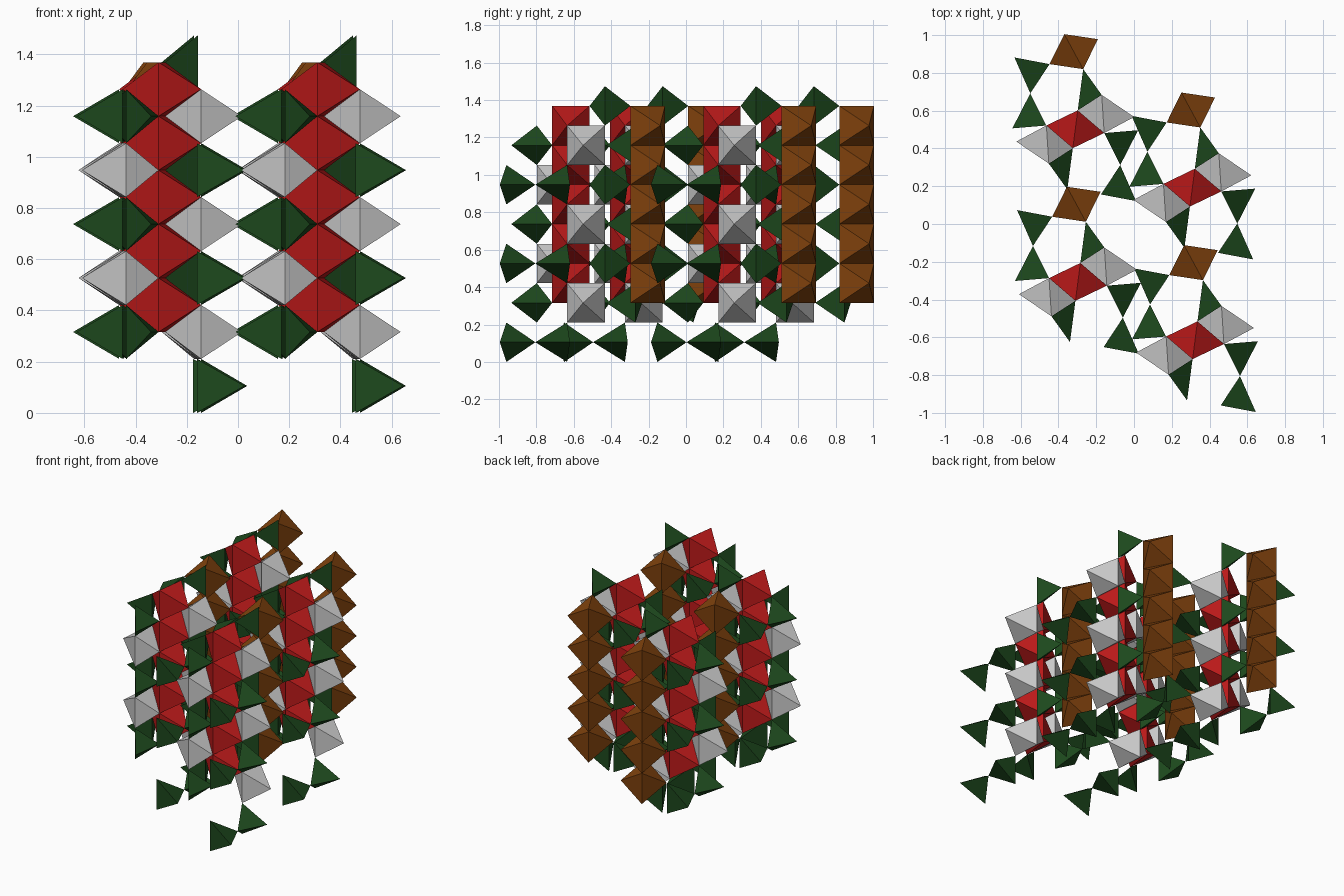
import bpy, bmesh
from mathutils import Vector

if "Cube" in bpy.data.objects:
    bpy.data.objects.remove(bpy.data.objects["Cube"])

H = 0.1053                      # quarter of the vertical repeat

# Shared corner positions in plan, relative to the axis of a red column
N = Vector((0.013, 0.10))       # end of red shared edge
P = Vector((0.153, -0.02))      # side corner of red octahedron
Q = Vector((0.140, 0.182))      # outer side of grey octahedron
T = Vector((0.312, 0.065))      # tip of grey octahedron
C = Vector((-0.008, 0.411))     # brown column axis
BE = Vector((-0.050, 0.0925))   # half shared edge of brown octahedron
BP = Vector((0.128, 0.066))     # side corner of brown octahedron
BR = Vector((0.238, -0.19))     # corner linking a pair of tetrahedra
O1 = Vector((0.333, -0.005))
O2 = Vector((0.322, -0.38))


def material(name, rgb):
    m = bpy.data.materials.new(name)
    m.diffuse_color = (*rgb, 1)
    m.use_nodes = True
    m.node_tree.nodes["Principled BSDF"].inputs["Base Color"].default_value = m.diffuse_color
    return m


RED = material("red", (0.50, 0.010, 0.010))
GREEN = material("green", (0.012, 0.065, 0.012))
BROWN = material("brown", (0.22, 0.055, 0.004))


def build(name, origin, polyhedra, mat=None):
    """One object holding a stack of convex polyhedra."""
    bm = bmesh.new()
    for pts in polyhedra:
        vs = [bm.verts.new(p) for p in pts]
        bmesh.ops.convex_hull(bm, input=vs)
    bmesh.ops.recalc_face_normals(bm, faces=bm.faces)
    me = bpy.data.meshes.new(name)
    bm.to_mesh(me)
    bm.free()
    ob = bpy.data.objects.new(name, me)
    ob.location = (*origin, 0)
    bpy.context.collection.objects.link(ob)
    if mat:
        me.materials.append(mat)


def at(p, k):
    return (p.x, p.y, k * H)


def edge(p, k):
    return [at(p, k - 1), at(p, k + 1)]


def chain_octa(c, e, p, k):
    """Octahedron sharing its top and bottom edges with its neighbours."""
    return edge(c + e, k) + edge(c - e, k) + [at(c + p, k), at(c - p, k)]


def side_octa(s, k):
    return edge(s * P, k) + edge(s * Q, k) + [at(s * N, k), at(s * T, k)]


def tetra(v, a, b, k):
    """Tetrahedron with an upright edge at v and two level corners."""
    return edge(v, k) + [at(a, k), at(b, k)]


MID = range(4, 13, 2)           # column levels
A = (3, 7, 11)                  # levels of right grey and left green
B_LOW, B_MID, B_TOP = (1, 5, 9), (5, 9), (5, 9, 13)
BASE = Vector((0.006, -0.057))

for i in (-0.5, 0.5):
    for j in (-0.5, 0.5):
        o = BASE + i * Vector((0.62, -0.309)) + j * Vector((-0.014, 0.808))
        # Octahedral columns
        build("red_column", o, [chain_octa(Vector((0, 0)), N, P, k) for k in MID], RED)
        build("brown_column", o, [chain_octa(C, BE, BP, k) for k in MID], BROWN)
        # Grey octahedra on alternating sides
        build("grey_right", o, [side_octa(1, k) for k in A])
        build("grey_left", o, [side_octa(-1, k) for k in B_MID])
        # Single and paired tetrahedra, repeated by point inversion
        for s, side, single, pair in ((1, "right", B_TOP, B_LOW), (-1, "left", A, A)):
            build("single_tetrahedra_" + side, o,
                  [tetra(s * Q, s * N, s * (C - BE), k) for k in single], GREEN)
            build("inner_pair_tetrahedra_" + side, o,
                  [tetra(s * P, s * BR, s * O1, k) for k in pair], GREEN)
            build("outer_pair_tetrahedra_" + side, o,
                  [tetra(s * (BP - C), s * BR, s * O2, k) for k in pair], GREEN)
